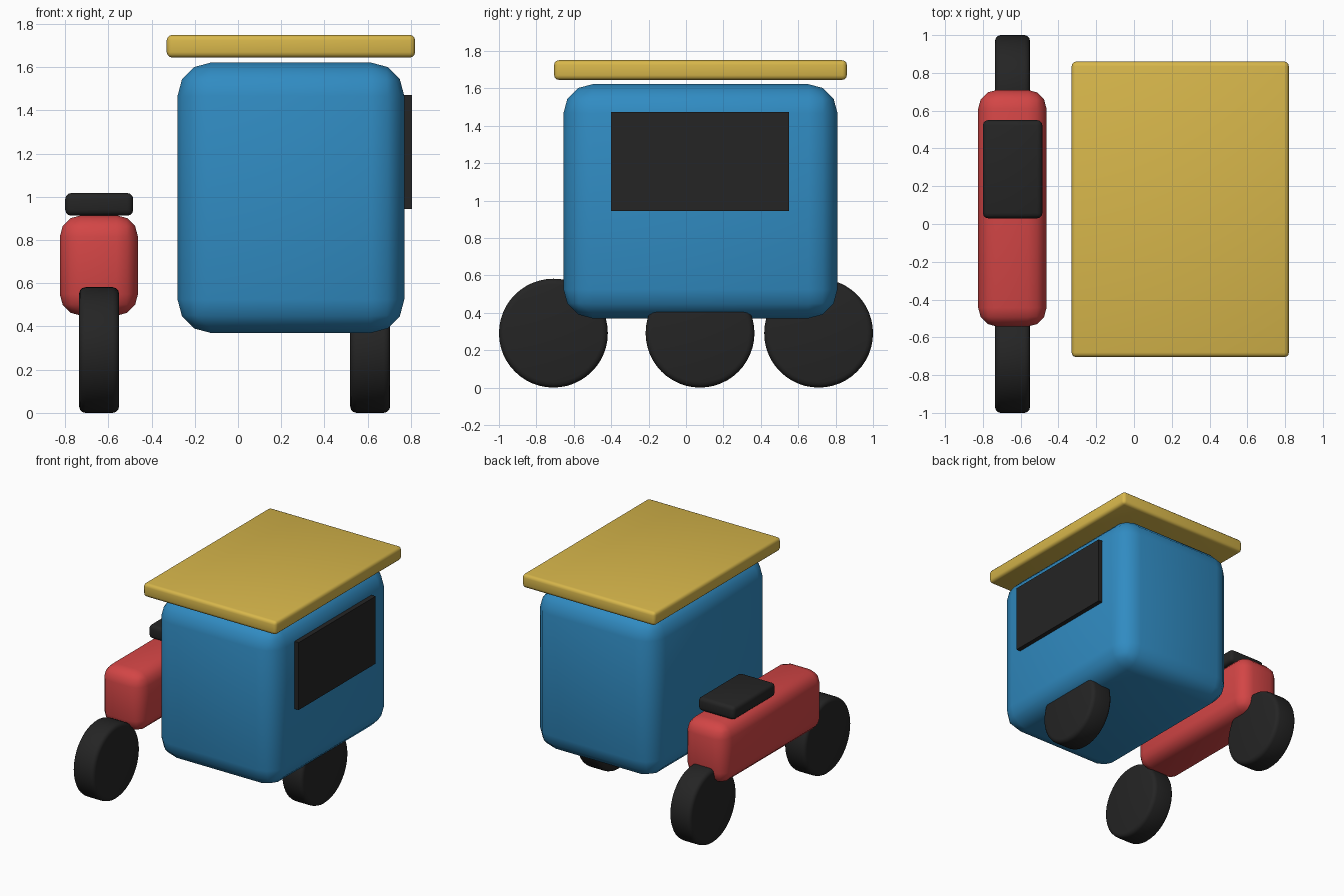
import bpy
import math

cube = bpy.data.objects.get("Cube")
if cube:
    bpy.data.objects.remove(cube, do_unlink=True)


def make_material(name, rgb):
    mat = bpy.data.materials.new(name)
    mat.use_nodes = True
    mat.diffuse_color = (*rgb, 1)
    mat.node_tree.nodes["Principled BSDF"].inputs["Base Color"].default_value = (*rgb, 1)
    return mat


blue = make_material("cabin blue", (0.03, 0.26, 0.54))
red = make_material("body red", (0.65, 0.06, 0.06))
yellow = make_material("roof yellow", (0.68, 0.47, 0.07))
black = make_material("rubber black", (0.018, 0.018, 0.018))


def finish(obj, name, mat, bevel):
    """Name, colour, round the edges and shade smoothly."""
    obj.name = name
    obj.data.materials.append(mat)
    bpy.ops.object.transform_apply(location=False, rotation=True, scale=True)
    if bevel:
        mod = obj.modifiers.new("rounded edges", 'BEVEL')
        mod.width = bevel
        mod.segments = 3
        mod.limit_method = 'ANGLE'
        mod.angle_limit = math.radians(40)
        bpy.ops.object.modifier_apply(modifier=mod.name)
        bpy.ops.object.shade_smooth_by_angle(angle=math.radians(40))
    return obj


def box(name, mat, xs, ys, zs, bevel=0):
    """Box spanning the given ranges."""
    spans = (xs, ys, zs)
    bpy.ops.mesh.primitive_cube_add(size=1, location=[(a + b) / 2 for a, b in spans])
    obj = bpy.context.object
    obj.scale = [b - a for a, b in spans]
    return finish(obj, name, mat, bevel)


def wheel(name, x, y, radius=0.291, width=0.185):
    """Solid wheel with its axle along x, resting on the ground."""
    bpy.ops.mesh.primitive_cylinder_add(vertices=48, radius=radius, depth=width,
                                        location=(x, y, radius),
                                        rotation=(0, math.pi / 2, 0))
    return finish(bpy.context.object, name, black, 0.03)


# Sidecar cabin with its roof and side window
box("cabin", blue, (-0.28, 0.77), (-0.655, 0.81), (0.37, 1.622), 0.155)
box("roof", yellow, (-0.33, 0.82), (-0.705, 0.86), (1.645, 1.75), 0.025)
box("side_window", black, (0.735, 0.805), (-0.4, 0.55), (0.945, 1.472))

# Motorcycle body and seat
box("bike_body", red, (-0.825, -0.463), (-0.543, 0.71), (0.45, 0.915), 0.1)
box("seat", black, (-0.8, -0.485), (0.03, 0.55), (0.913, 1.018), 0.028)

# Wheels
wheel("front_wheel", -0.643, -0.709)
wheel("rear_wheel", -0.643, 0.709)
wheel("sidecar_wheel", 0.612, 0.075)
